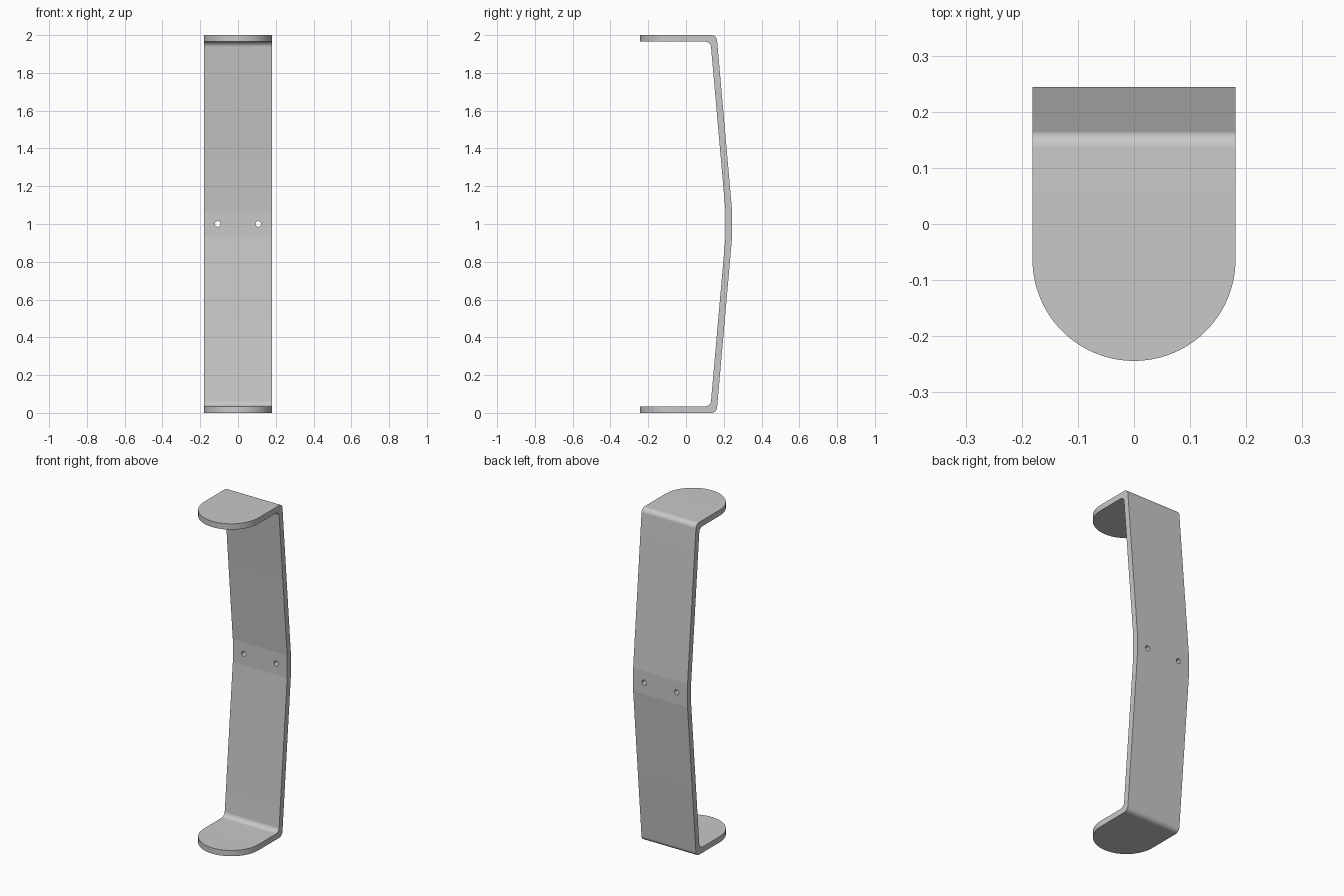
import bpy, bmesh, math
from mathutils import Vector

cube = bpy.data.objects.get("Cube")
if cube:
    bpy.data.objects.remove(cube, do_unlink=True)

HALF_W, HALF_D, THICK = 0.181, 0.244, 0.035
BEND_R, KNEE_Z, CORNER_Y, HOLE_R = 0.03, 1.07, 0.162, 0.015


def fillet(before, corner, after, radius, steps=24):
    """Points of an arc that rounds a 2D corner."""
    a, b = (before - corner).normalized(), (after - corner).normalized()
    half = math.acos(a.dot(b)) / 2
    centre = corner + (a + b).normalized() * radius / math.sin(half)
    reach = radius / math.tan(half)
    start, end = corner + a * reach - centre, corner + b * reach - centre
    sweep = math.pi - 2 * half
    return [centre + (start * math.sin(sweep * (1 - i / steps))
                      + end * math.sin(sweep * i / steps)) / math.sin(sweep)
            for i in range(steps + 1)]


def prism(name, outline, direction):
    """Extrude a closed 3D outline along a direction."""
    bm = bmesh.new()
    face = bm.faces.new([bm.verts.new(p) for p in outline])
    moved = bmesh.ops.extrude_face_region(bm, geom=[face])["geom"]
    bmesh.ops.translate(bm, vec=direction,
                        verts=[g for g in moved if isinstance(g, bmesh.types.BMVert)])
    bmesh.ops.recalc_face_normals(bm, faces=bm.faces)
    mesh = bpy.data.meshes.new(name)
    bm.to_mesh(mesh)
    bm.free()
    obj = bpy.data.objects.new(name, mesh)
    bpy.context.collection.objects.link(obj)
    return obj


def cut(target, cutter, operation):
    cutter.hide_render = True
    mod = target.modifiers.new("cut", 'BOOLEAN')
    mod.operation, mod.solver, mod.object = operation, 'EXACT', cutter
    bpy.ops.object.modifier_apply(modifier=mod.name)
    bpy.data.objects.remove(cutter, do_unlink=True)


def bent_side(tip, corner, knee):
    """One side of the bent strip, top to bottom, mirrored about mid height."""
    tip, corner, knee = Vector(tip), Vector(corner), Vector(knee)
    upper = [tip] + fillet(tip, corner, knee, BEND_R) + [knee]
    return upper + [Vector((p.x, 2 - p.y)) for p in reversed(upper)]


# Bent strip: side profile in depth and height
slope = math.atan2(HALF_D - CORNER_Y, 2 - KNEE_Z)
inner_y = CORNER_Y + THICK * math.tan(slope) - THICK / math.cos(slope)
outer = bent_side((-HALF_D, 2), (CORNER_Y, 2), (HALF_D, KNEE_Z))
inner = bent_side((-HALF_D, 2 - THICK), (inner_y, 2 - THICK),
                  (HALF_D - THICK, KNEE_Z - THICK * math.tan(slope / 2)))
bracket = prism("bent_bracket", [(-HALF_W, p.x, p.y) for p in outer + inner[::-1]],
                (2 * HALF_W, 0, 0))
bpy.ops.object.select_all(action='DESELECT')
bpy.context.view_layer.objects.active = bracket
bracket.select_set(True)

# Half-round flange ends
round_y = HALF_W - HALF_D
arc = [math.pi * (1 + i / 48) for i in range(49)]
plan = [(HALF_W * math.cos(a), round_y + HALF_W * math.sin(a), -0.1) for a in arc]
# the sides run slightly wide so only the round ends are trimmed
wide = HALF_W + 0.1
plan += [(wide, round_y, -0.1), (wide, 0.5, -0.1), (-wide, 0.5, -0.1), (-wide, round_y, -0.1)]
cut(bracket, prism("plan_cutter", plan, (0, 0, 2.2)), 'INTERSECT')

# Two screw holes at mid height
ring = [math.tau * i / 96 for i in range(96)]
for x in (-0.108, 0.108):
    hole = [(x + HOLE_R * math.cos(a), 0.1, 1 + HOLE_R * math.sin(a)) for a in ring]
    cut(bracket, prism("hole_cutter", hole, (0, 0.3, 0)), 'DIFFERENCE')

# Grey metal
grey = bpy.data.materials.new("grey_metal")
grey.use_nodes = True
colour = (0.58, 0.58, 0.58, 1)
grey.diffuse_color = colour
grey.node_tree.nodes["Principled BSDF"].inputs["Base Color"].default_value = colour
bracket.data.materials.clear()
bracket.data.materials.append(grey)

# Rounded bends stay smooth, the shallow knees stay crisp
bpy.ops.object.shade_smooth_by_angle(angle=math.radians(4.5))
